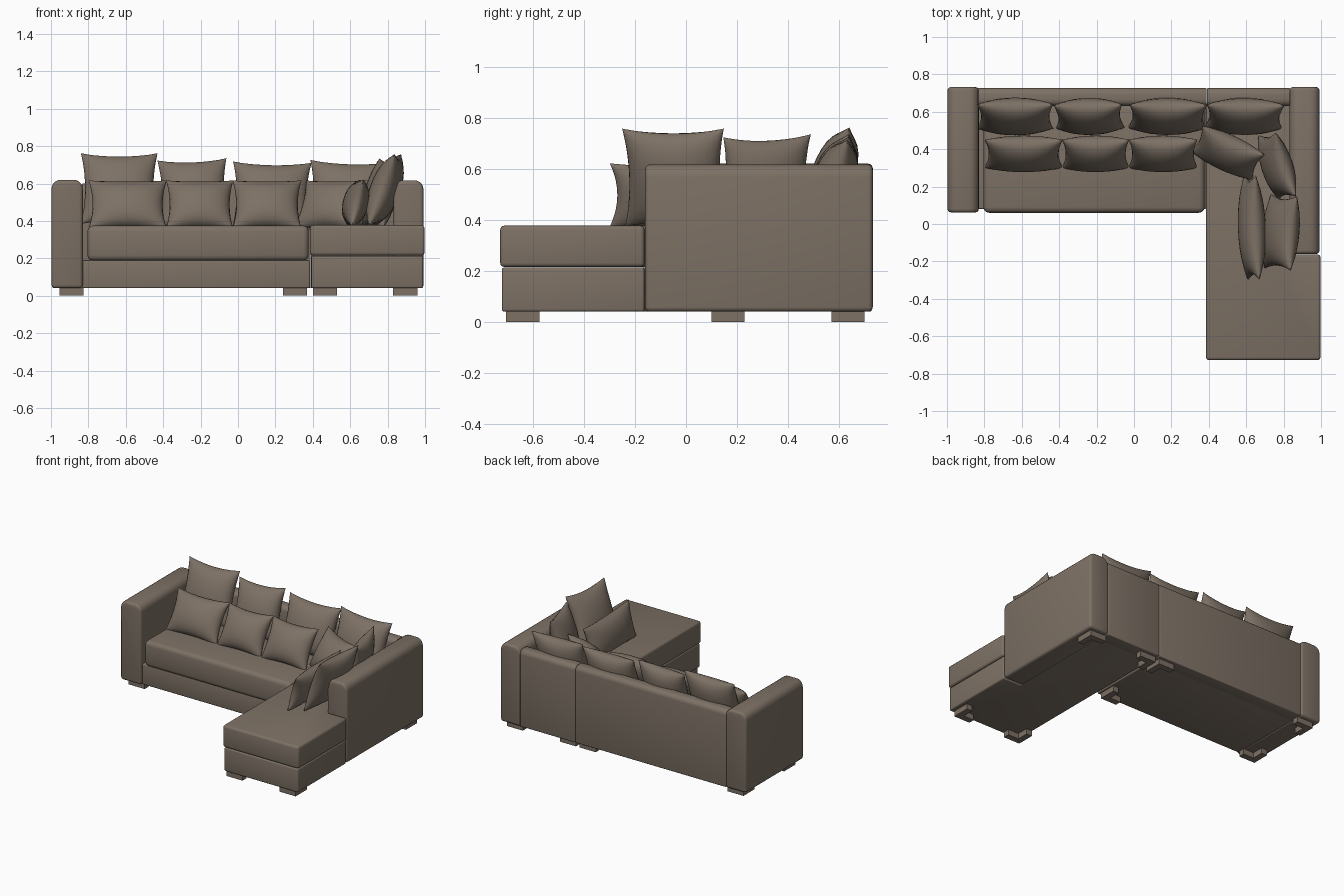
import bpy, bmesh, math
from mathutils import Matrix

if "Cube" in bpy.data.objects:
    bpy.data.objects.remove(bpy.data.objects["Cube"])

fabric = bpy.data.materials.new("taupe fabric")
fabric.diffuse_color = (0.205, 0.165, 0.13, 1)
fabric.use_nodes = True
fabric.node_tree.nodes["Principled BSDF"].inputs["Base Color"].default_value = fabric.diffuse_color


def finish(name, bm, angle=40):
    bmesh.ops.recalc_face_normals(bm, faces=bm.faces)
    me = bpy.data.meshes.new(name)
    bm.to_mesh(me)
    bm.free()
    me.materials.append(fabric)
    ob = bpy.data.objects.new(name, me)
    bpy.context.collection.objects.link(ob)
    bpy.ops.object.select_all(action='DESELECT')
    ob.select_set(True)
    bpy.context.view_layer.objects.active = ob
    bpy.ops.object.shade_smooth_by_angle(angle=math.radians(angle))
    return ob


def extrude_outline(outline, z0, z1):
    bm = bmesh.new()
    face = bm.faces.new([bm.verts.new((x, y, z0)) for x, y in outline])
    ext = bmesh.ops.extrude_face_region(bm, geom=[face])
    up = [v for v in ext['geom'] if isinstance(v, bmesh.types.BMVert)]
    bmesh.ops.translate(bm, verts=up, vec=(0, 0, z1 - z0))
    bmesh.ops.recalc_face_normals(bm, faces=bm.faces)
    return bm


def round_edges(bm, edges, r, seg):
    bmesh.ops.bevel(bm, geom=edges, offset=r, segments=seg, profile=0.5,
                    affect='EDGES', clamp_overlap=True)


def sharp(bm):
    return [e for e in bm.edges if e.is_manifold and e.calc_face_angle(0) > 0.6]


def rect(x0, x1, y0, y1):
    return [(x0, y0), (x1, y0), (x1, y1), (x0, y1)]


# Flat upholstered block with evenly rounded edges
def slab(name, outline, z0, z1, r):
    bm = extrude_outline(outline, z0, z1)
    round_edges(bm, sharp(bm), r, 3)
    return finish(name, bm)


# Upright block whose long top edges are strongly rounded
def panel(name, x0, x1, y0, y1, z0, z1, axis, r_top, r_rest):
    bm = extrude_outline(rect(x0, x1, y0, y1), z0, z1)
    top = [e for e in bm.edges if all(v.co.z > z1 - 1e-4 for v in e.verts)
           and abs(e.verts[0].co[axis] - e.verts[1].co[axis]) > 1e-4]
    round_edges(bm, top, r_top, 5)
    round_edges(bm, sharp(bm), r_rest, 3)
    return finish(name, bm)


# Stuffed cushion with pinched corners: leans back, then turns about z
def pillow(name, loc, w, h, t, lean, yaw=0, roll=0, n=14):
    bm = bmesh.new()
    for side in (-1, 1):
        rows = []
        for j in range(n + 1):
            v = math.sin((2 * j / n - 1) * math.pi / 2)
            row = []
            for i in range(n + 1):
                u = math.sin((2 * i / n - 1) * math.pi / 2)
                x = u * w / 2 * (1 - 0.11 * (1 - v * v) * abs(u))
                z = v * h / 2 * (1 - 0.11 * (1 - u * u) * abs(v))
                y = side * t / 2 * (max(0, (1 - u * u) * (1 - v * v))) ** 0.5
                row.append(bm.verts.new((x, y, z)))
            rows.append(row)
        for j in range(n):
            for i in range(n):
                bm.faces.new((rows[j][i], rows[j][i + 1], rows[j + 1][i + 1], rows[j + 1][i]))
    bmesh.ops.remove_doubles(bm, verts=bm.verts, dist=1e-5)
    m = (Matrix.Translation(loc) @ Matrix.Rotation(math.radians(yaw), 4, 'Z')
         @ Matrix.Rotation(math.radians(-lean), 4, 'X')
         @ Matrix.Rotation(math.radians(roll), 4, 'Y'))
    bmesh.ops.transform(bm, matrix=m, verts=bm.verts)
    return finish(name, bm, 60)


# Arms and back
panel("left_arm", -0.997, -0.83, 0.062, 0.732, 0.04, 0.62, 1, 0.05, 0.018)
panel("right_arm", 0.832, 0.992, -0.16, 0.732, 0.04, 0.617, 1, 0.05, 0.018)
panel("sofa_back", -0.833, 0.388, 0.63, 0.727, 0.04, 0.6, 0, 0.035, 0.006)
panel("corner_back", 0.39, 0.835, 0.63, 0.727, 0.04, 0.6, 0, 0.035, 0.006)

# Sofa section
slab("sofa_base", rect(-0.835, 0.385, 0.08, 0.65), 0.04, 0.19, 0.008)
slab("sofa_seat_cushion", rect(-0.805, 0.378, 0.06, 0.64), 0.187, 0.375, 0.03)


# Chaise section, notched around the right arm
def chaise(x0, x1, y0):
    return [(x0, y0), (x1, y0), (x1, -0.163), (0.845, -0.163), (0.845, 0.65), (x0, 0.65)]


slab("chaise_base", chaise(0.392, 0.99, -0.722), 0.04, 0.213, 0.01)
slab("chaise_cushion", chaise(0.385, 0.997, -0.728), 0.215, 0.377, 0.016)

# L-shaped corner feet: outer corner and inward directions
feet = [(-0.955, 0.10, 1, 1), (-0.955, 0.70, 1, -1), (0.37, 0.10, -1, 1), (0.37, 0.70, -1, -1),
        (0.40, -0.705, 1, 1), (0.96, -0.705, -1, 1), (0.40, 0.70, 1, -1), (0.96, 0.70, -1, -1)]
for k, (x, y, sx, sy) in enumerate(feet):
    a, b = 0.13, 0.045
    pts = [(0, 0), (a, 0), (a, b), (b, b), (b, a), (0, a)]
    bm = extrude_outline([(x + sx * p, y + sy * q) for p, q in pts], 0, 0.05)
    finish(f"corner_foot_{k + 1}", bm)

# Back row of pillows
for k, (x, z, w, h, roll) in enumerate([(-0.635, 0.573, 0.41, 0.40, 0), (-0.24, 0.55, 0.37, 0.38, -2),
                                        (0.18, 0.535, 0.42, 0.38, 1), (0.59, 0.54, 0.42, 0.38, 2)]):
    pillow(f"back_pillow_{k + 1}", (x, 0.575, z), w, h, 0.17, 19, 0, roll)

# Front row of pillows, leaning further back
for k, (x, y, w, yaw) in enumerate([(-0.59, 0.375, 0.42, 0), (-0.205, 0.375, 0.36, 0),
                                    (0.155, 0.375, 0.37, 0), (0.50, 0.38, 0.37, -25)]):
    pillow(f"front_pillow_{k + 1}", (x, y, 0.487), w, 0.30, 0.16, 30, yaw)

# Pillows along the right arm
pillow("side_pillow_large", (0.785, -0.045, 0.565), 0.40, 0.41, 0.16, 20, -95)
pillow("side_pillow_corner", (0.765, 0.31, 0.545), 0.36, 0.38, 0.15, 14, -72, 2)
pillow("side_pillow_front", (0.63, -0.02, 0.495), 0.56, 0.26, 0.14, 14, -88)
